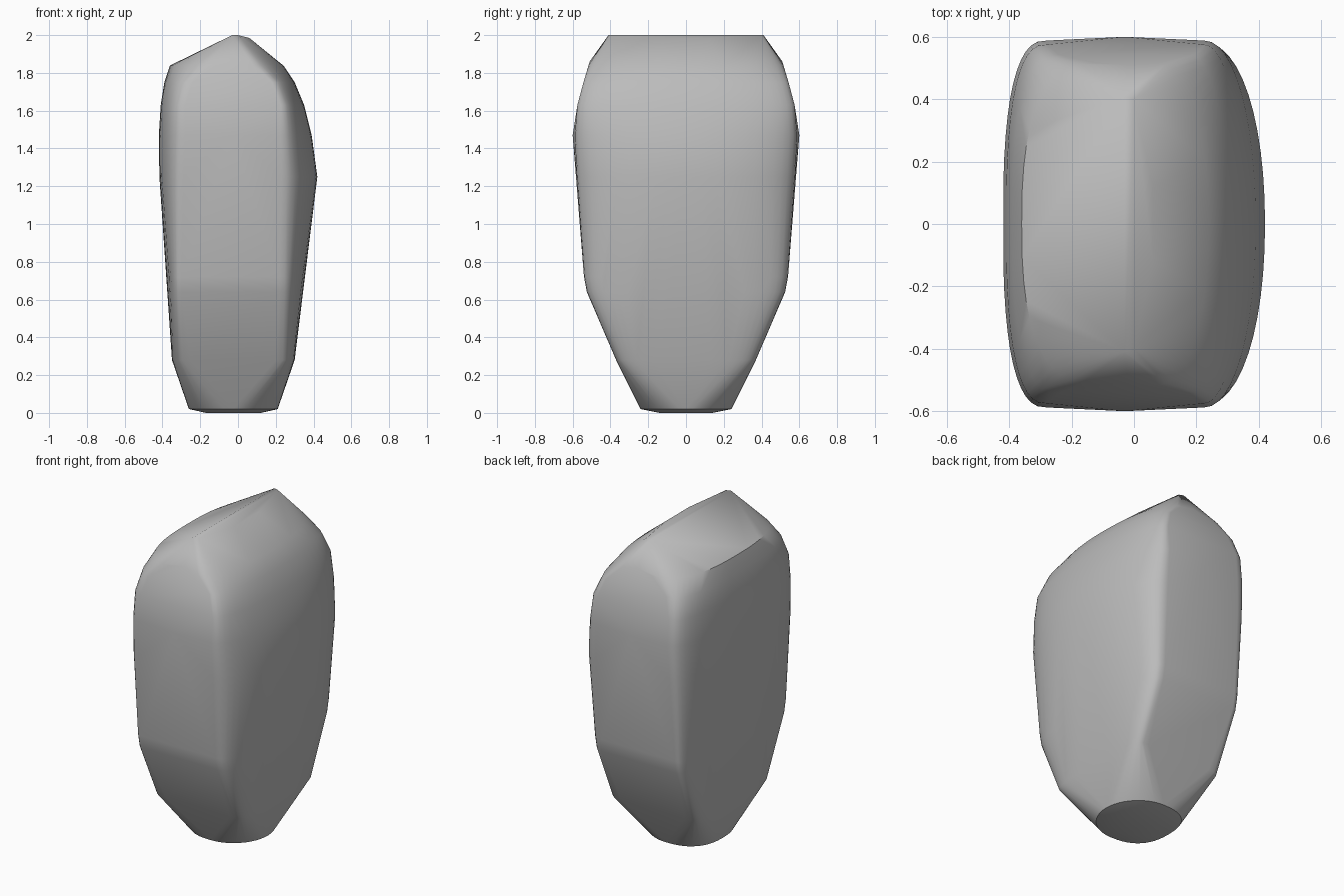
import bpy, bmesh
from math import sin, cos, pi, radians

cube = bpy.data.objects.get("Cube")
if cube:
    bpy.data.objects.remove(cube, do_unlink=True)

STEPS = 12


def section(z, left, flat_left, flat_right, right, depth, power):
    """Rounded outline with flat ends, mirrored front to back."""
    pts = []
    for start, edge, p in ((flat_left, left, power + 0.5), (flat_right, right, power)):
        for i in range(STEPS + 1):
            a = i / STEPS * pi / 2
            x = start + (edge - start) * max(cos(a), 0) ** (2 / p)
            y = depth * sin(a) ** (2 / p)
            pts += [(x, y, z), (x, -y, z)]
    return pts


# Body sections from the foot to the shoulders
sections = [
    (0.00, -0.17, -0.025, -0.025, 0.12, 0.14, 2),
    (0.02, -0.26, -0.025, -0.025, 0.21, 0.24, 2),
    (0.28, -0.35, -0.25, 0.20, 0.30, 0.37, 4),
    (0.64, -0.37, -0.30, 0.22, 0.345, 0.525, 2.6),
    (0.72, -0.376, -0.30, 0.22, 0.355, 0.54, 2.5),
    (1.25, -0.417, -0.29, 0.23, 0.42, 0.578, 2.1),
    (1.47, -0.42, -0.28, 0.225, 0.39, 0.588, 2.1),
    (1.63, -0.41, -0.28, 0.225, 0.35, 0.575, 2.1),
    (1.75, -0.39, -0.24, 0.18, 0.30, 0.543, 2.1),
    (1.84, -0.36, -0.12, 0.08, 0.24, 0.515, 2.1),
]
points = [p for s in sections for p in section(*s)]

# Top ridge, end arch crowns and end peaks
for side in (-1, 1):
    points += [(-0.03, side * 0.41, 2.0), (0.0, side * 0.4, 2.0),
               (0.06, side * 0.12, 1.985), (-0.02, side * 0.51, 1.86),
               (-0.03, side * 0.60, 1.47)]

# Wrap the sections in one faceted skin
bm = bmesh.new()
for p in points:
    bm.verts.new(p)
bmesh.ops.remove_doubles(bm, verts=bm.verts, dist=0.001)
hull = bmesh.ops.convex_hull(bm, input=bm.verts)
loose = {v for v in hull["geom_interior"] + hull["geom_unused"]
         if isinstance(v, bmesh.types.BMVert)}
bmesh.ops.delete(bm, geom=list(loose), context="VERTS")
bmesh.ops.dissolve_limit(bm, angle_limit=radians(1), verts=bm.verts, edges=bm.edges)
bmesh.ops.recalc_face_normals(bm, faces=bm.faces)
mesh = bpy.data.meshes.new("stone_body")
bm.to_mesh(mesh)
bm.free()

body = bpy.data.objects.new("stone_body", mesh)
bpy.context.collection.objects.link(body)

# Plain grey finish
grey = bpy.data.materials.new("stone_grey")
grey.use_nodes = True
color = (0.5, 0.5, 0.5, 1)
grey.diffuse_color = color
grey.node_tree.nodes["Principled BSDF"].inputs["Base Color"].default_value = color
mesh.materials.append(grey)

bpy.ops.object.select_all(action="DESELECT")
body.select_set(True)
bpy.context.view_layer.objects.active = body
bpy.ops.object.shade_smooth_by_angle(angle=radians(30))
